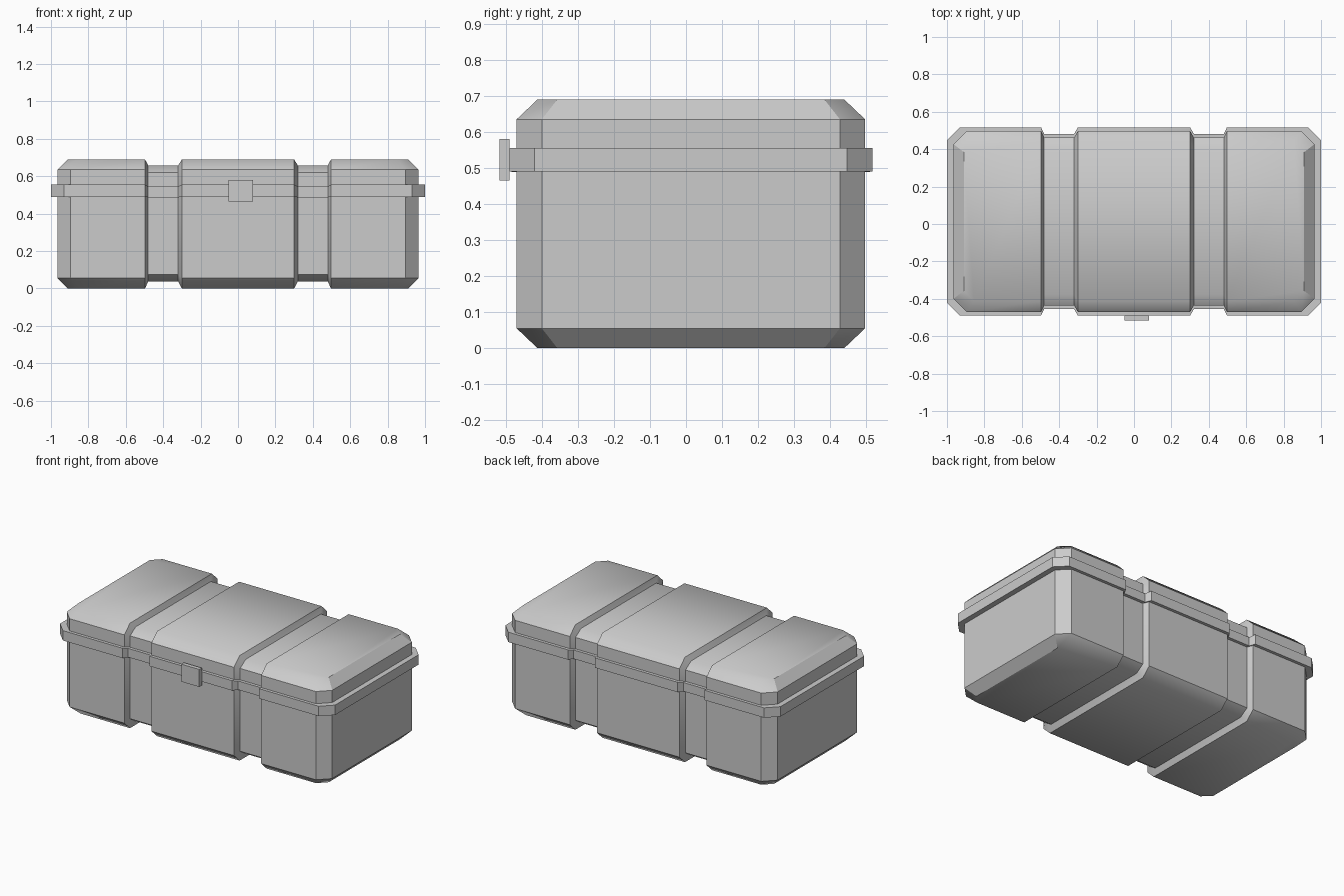
import bpy, bmesh
from math import radians
from mathutils import Vector

if "Cube" in bpy.data.objects:
    bpy.data.objects.remove(bpy.data.objects["Cube"])

YC = 0.0135                      # case centre is slightly behind the latch side
BODY = (0.965, 0.4835, 0.07)     # half width, half depth, corner cut
RIM = (1.0, 0.5035, 0.07)
CAP = (0.91, 0.4255, 0.055)
GROOVE_Z = {0.0: 0.037, 0.055: 0.075, 0.49: 0.487,
            0.555: 0.545, 0.635: 0.62, 0.69: 0.657}


def octagon(bm, outline, z):
    a, b, c = outline
    pts = [(a, b - c), (a - c, b), (c - a, b), (-a, b - c),
           (-a, c - b), (c - a, -b), (a - c, -b), (a, c - b)]
    return [bm.verts.new((x, y + YC, z)) for x, y in pts]


def shell(name, levels, cap_bottom=False, cap_top=False):
    bm = bmesh.new()
    rings = [octagon(bm, o, z) for o, z in levels]
    for lo, hi in zip(rings, rings[1:]):
        for i in range(8):
            j = (i + 1) % 8
            bm.faces.new((lo[i], lo[j], hi[j], hi[i]))
    if cap_bottom:
        bm.faces.new(rings[0][::-1])
    if cap_top:
        bm.faces.new(rings[-1])
    # two strap grooves running around the case
    for s in (-1, 1):
        for x in (0.3, 0.32, 0.48, 0.497):
            bmesh.ops.bisect_plane(bm, geom=bm.verts[:] + bm.edges[:] + bm.faces[:],
                                   plane_co=(s * x, 0, 0), plane_no=(1, 0, 0), dist=1e-5)
    for v in bm.verts:
        if 0.31 < abs(v.co.x) < 0.49:
            z = min(GROOVE_Z, key=lambda k: abs(k - v.co.z))
            v.co.z = GROOVE_Z[z]
            v.co.y += -0.035 if v.co.y > YC else 0.035
    bmesh.ops.recalc_face_normals(bm, faces=bm.faces[:])
    # face orientation is outward even on the open shells
    probe = max(bm.faces, key=lambda f: f.calc_center_median().x)
    if probe.normal.x < 0:
        bmesh.ops.reverse_faces(bm, faces=bm.faces[:])
    # soft roll-over onto the top and bottom panels, crisp edges elsewhere
    for f in bm.faces:
        f.smooth = True
    for e in bm.edges:
        soft = all(v.co.z < 0.04 or v.co.z > 0.65 for v in e.verts) \
            and abs(e.verts[0].co.y - e.verts[1].co.y) < 0.1 \
            and abs(e.verts[0].co.x - e.verts[1].co.x) > 0.03
        e.smooth = soft or (len(e.link_faces) == 2 and e.calc_face_angle() < radians(30))
    mesh = bpy.data.meshes.new(name)
    bm.to_mesh(mesh)
    bm.free()
    ob = bpy.data.objects.new(name, mesh)
    bpy.context.collection.objects.link(ob)
    return ob


# case halves and the lip between them
shell("case_base", [(CAP, 0.0), (BODY, 0.055), (BODY, 0.49)], cap_bottom=True)
shell("case_rim", [(BODY, 0.49), (RIM, 0.49), (RIM, 0.555), (BODY, 0.555)])
shell("case_lid", [(BODY, 0.555), (BODY, 0.635), (CAP, 0.69)], cap_top=True)

# front latch plate
bpy.ops.mesh.primitive_cube_add(size=1, location=(0.015, -0.5035, 0.5225))
latch = bpy.context.object
latch.name = "front_latch"
latch.scale = Vector((0.13, 0.027, 0.115))
